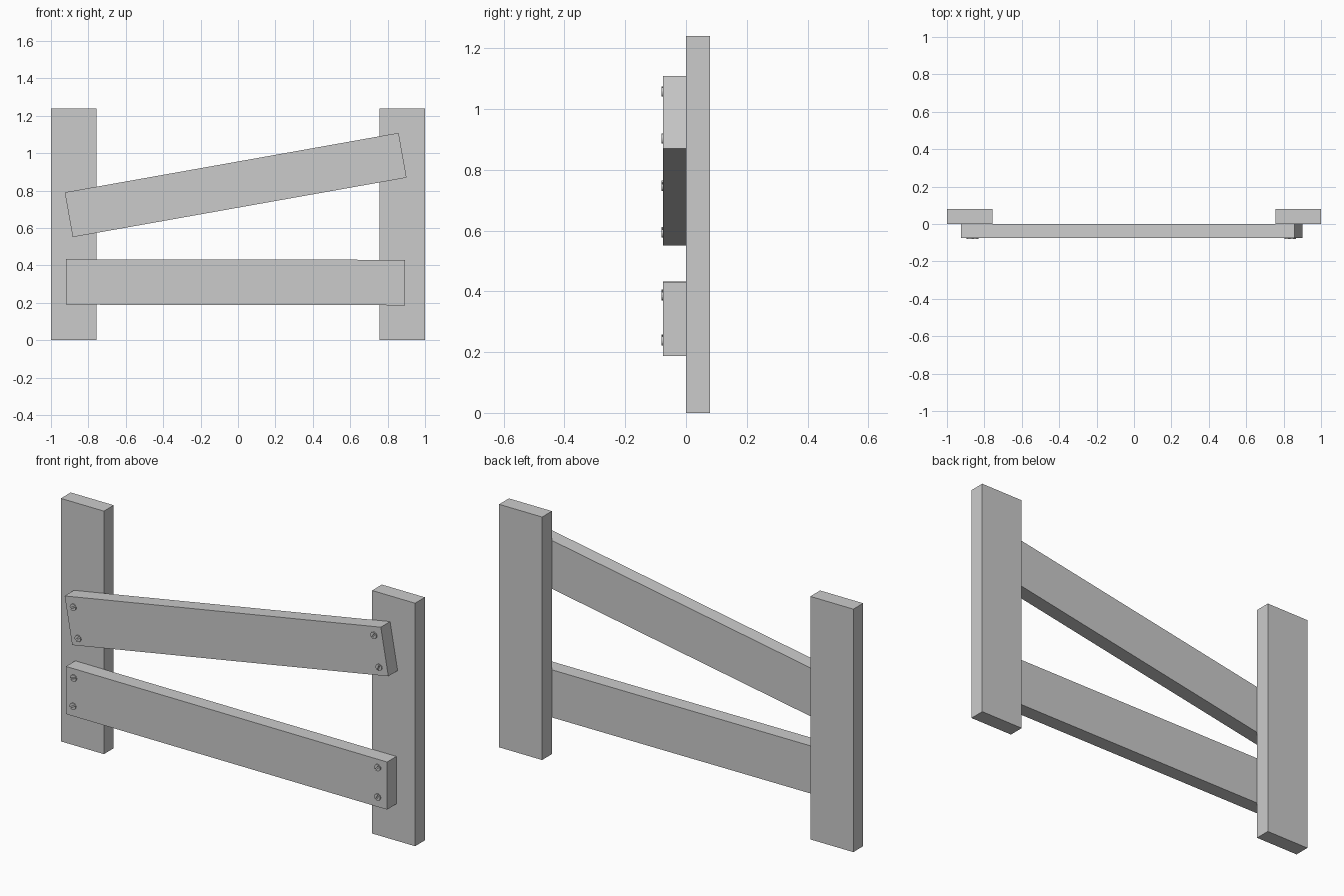
import bpy, bmesh, math
from mathutils import Matrix, Vector

if "Cube" in bpy.data.objects:
    bpy.data.objects.remove(bpy.data.objects["Cube"])

# One plain grey for everything
grey = bpy.data.materials.new("grey")
grey.use_nodes = True
grey.diffuse_color = (0.6, 0.6, 0.6, 1)
grey.node_tree.nodes["Principled BSDF"].inputs["Base Color"].default_value = grey.diffuse_color


def add_object(name, bm, matrix):
    bmesh.ops.recalc_face_normals(bm, faces=bm.faces)
    mesh = bpy.data.meshes.new(name)
    bm.to_mesh(mesh)
    bm.free()
    mesh.materials.append(grey)
    obj = bpy.data.objects.new(name, mesh)
    obj.matrix_world = matrix
    bpy.context.collection.objects.link(obj)
    return obj


def plank(name, size, matrix):
    bm = bmesh.new()
    bmesh.ops.create_cube(bm, size=1)
    bmesh.ops.scale(bm, vec=size, verts=bm.verts)
    return add_object(name, bm, matrix)


def screw(name, matrix, radius=0.017, height=0.006, slot=0.003, steps=8):
    # Two half discs with an open slot between them
    bm = bmesh.new()
    start = math.asin(slot / radius)
    for turn in (0, math.pi):
        verts = []
        for i in range(steps + 1):
            a = turn + start + (math.pi - 2 * start) * i / steps
            verts.append(bm.verts.new((radius * math.cos(a), 0, radius * math.sin(a))))
        face = bm.faces.new(verts)
        out = bmesh.ops.extrude_face_region(bm, geom=[face])
        top = [v for v in out["geom"] if isinstance(v, bmesh.types.BMVert)]
        bmesh.ops.translate(bm, vec=(0, -height, 0), verts=top)
    return add_object(name, bm, matrix)


# Upright posts
POST_W, POST_D, POST_H = 0.243, 0.079, 1.24
for side, label in ((-1, "right"), (1, "left")):
    centre = Vector((side * (1 - POST_W / 2), POST_D / 2, POST_H / 2))
    plank(label + "_post", (POST_W, POST_D, POST_H), Matrix.Translation(centre))

# Rails across the front, with a screw in each corner
RAIL_L, RAIL_D, RAIL_W = 1.813, 0.075, 0.243
rails = (
    ("upper_rail", 0.83, 10.1, ((-0.865, 0.07), (-0.865, -0.085), (0.86, 0.078), (0.862, -0.08))),
    ("lower_rail", 0.31, -0.1, ((-0.862, 0.075), (-0.865, -0.07), (0.855, 0.08), (0.855, -0.07))),
)
for name, z, tilt, screws in rails:
    frame = Matrix.Translation((-0.0125, -RAIL_D / 2, z)) @ Matrix.Rotation(-math.radians(tilt), 4, "Y")
    plank(name, (RAIL_L, RAIL_D, RAIL_W), frame)
    for i, (along, across) in enumerate(screws):
        spin = Matrix.Rotation(-math.radians(20 + 13 * i), 4, "Y")
        place = frame @ Matrix.Translation((along, -RAIL_D / 2, across)) @ spin
        screw(f"{name}_screw_{i + 1}", place)
